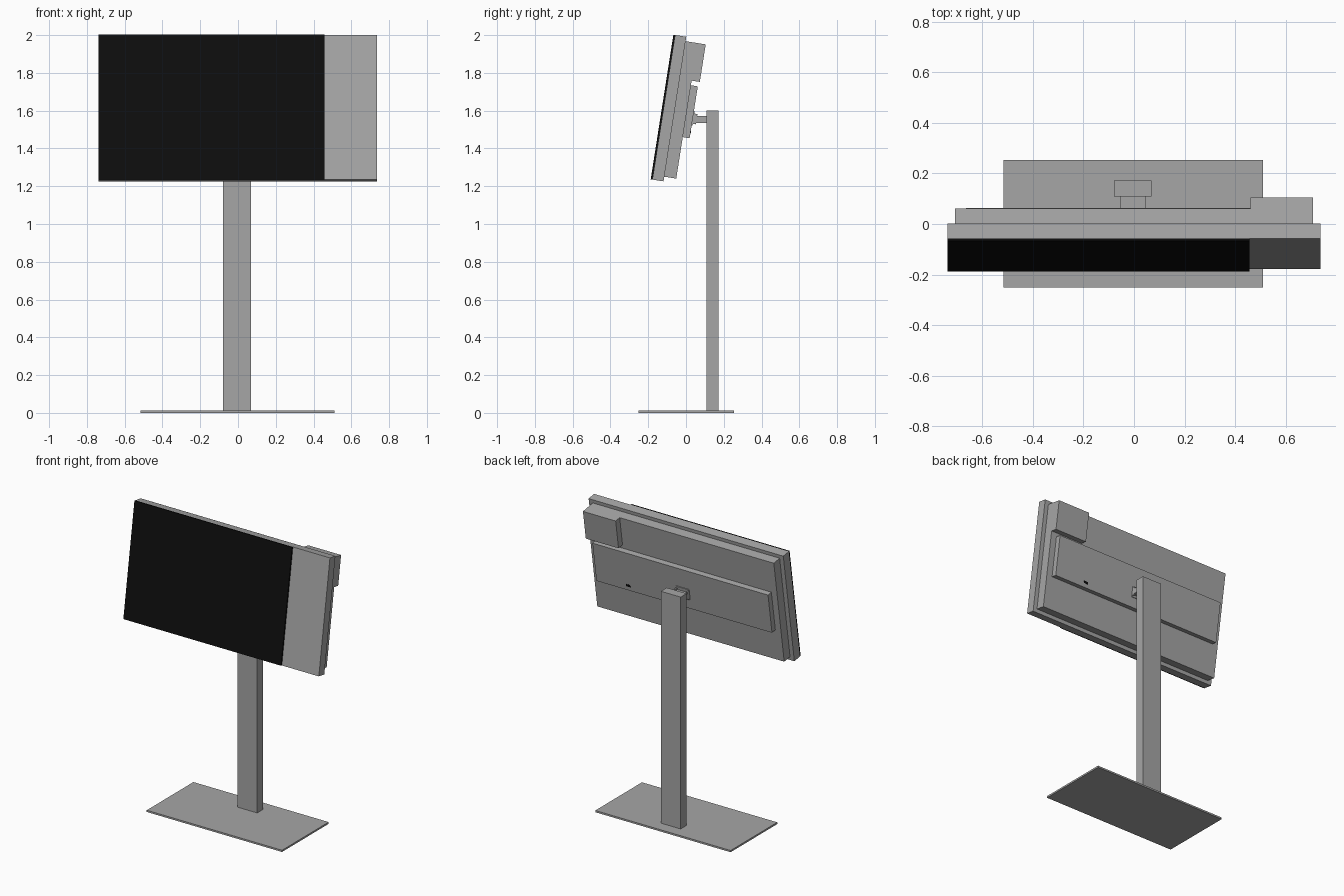
import bpy, math
from mathutils import Matrix

if "Cube" in bpy.data.objects:
    bpy.data.objects.remove(bpy.data.objects["Cube"])


def material(name, rgb):
    m = bpy.data.materials.new(name)
    m.diffuse_color = (*rgb, 1.0)
    m.use_nodes = True
    m.node_tree.nodes["Principled BSDF"].inputs["Base Color"].default_value = m.diffuse_color
    return m


GREY = material("mid grey", (0.38, 0.38, 0.38))
BLACK = material("screen black", (0.004, 0.004, 0.004))

# Tilted display frame: x across, y into the back, z up along the panel
TILT = Matrix.Translation((0, -0.178, 1.235)) @ Matrix.Rotation(-math.atan2(0.12, 0.765), 4, 'X')


def box(name, x, y, z, mat=GREY, frame=None):
    """Box from (min, max) ranges, optionally placed in a tilted frame."""
    v = [(a, b, c) for a in x for b in y for c in z]
    f = [(0, 1, 3, 2), (4, 6, 7, 5), (0, 4, 5, 1), (2, 3, 7, 6), (0, 2, 6, 4), (1, 5, 7, 3)]
    me = bpy.data.meshes.new(name)
    me.from_pydata(v, [], f)
    if frame:
        me.transform(frame)
    me.materials.append(mat)
    me.update()
    ob = bpy.data.objects.new(name, me)
    bpy.context.collection.objects.link(ob)
    return ob


# Stand
box("base_plate", (-0.515, 0.51), (-0.252, 0.253), (0, 0.012))
box("post", (-0.08, 0.07), (0.108, 0.172), (0.012, 1.6))

# Display: front panel, screen sheet and stepped back housing
box("front_panel", (-0.738, 0.737), (0, 0.06), (0, 0.775), frame=TILT)
box("screen", (-0.738, 0.457), (-0.009, 0), (0, 0.775), BLACK, TILT)
box("back_housing_wide", (-0.708, 0.457), (0.06, 0.124), (0.025, 0.751), frame=TILT)
box("back_housing_side", (0.457, 0.708), (0.06, 0.124), (0.025, 0.751), frame=TILT)
box("back_rail", (-0.665, 0.665), (0.124, 0.161), (0.247, 0.525), frame=TILT)
box("corner_box", (0.46, 0.708), (0.124, 0.168), (0.55, 0.751), frame=TILT)
box("rail_socket", (0.405, 0.435), (0.161, 0.163), (0.275, 0.29), BLACK, TILT)

# Mount: tilted plate with two ears, joined to the post by a short arm
box("mount_plate", (-0.053, 0.045), (0.161, 0.166), (0.315, 0.39), frame=TILT)
for side, x in (("left", -0.053), ("right", 0.035)):
    box("mount_ear_" + side, (x, x + 0.01), (0.166, 0.182), (0.325, 0.38), frame=TILT)
box("mount_arm", (-0.053, 0.045), (0.038, 0.108), (1.535, 1.572))
